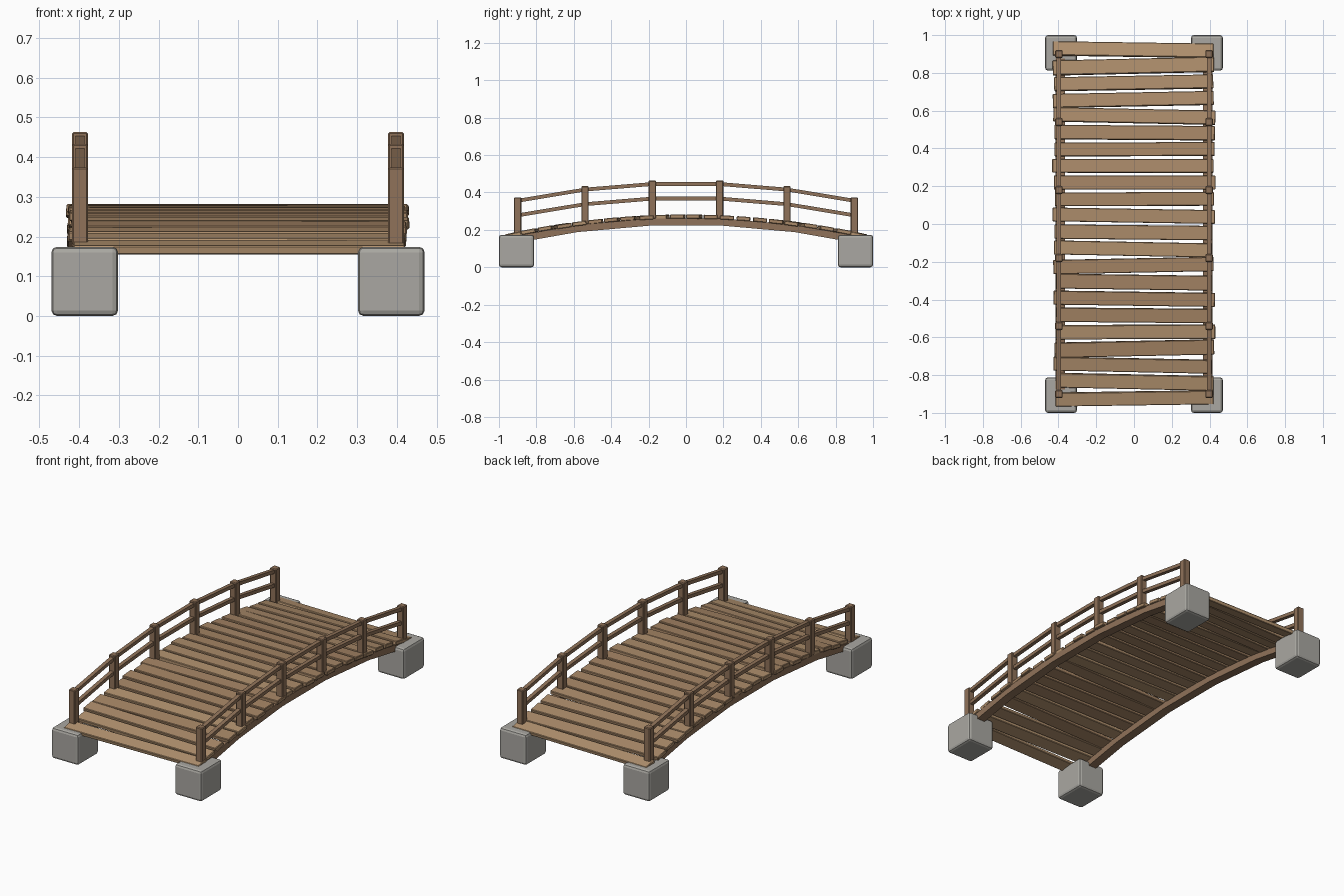
import bpy, math, random
from mathutils import Matrix, Vector

if "Cube" in bpy.data.objects:
    bpy.data.objects.remove(bpy.data.objects["Cube"])

random.seed(7)

def material(name, color):
    m = bpy.data.materials.new(name)
    m.diffuse_color = (*color, 1)
    m.use_nodes = True
    m.node_tree.nodes["Principled BSDF"].inputs["Base Color"].default_value = m.diffuse_color
    return m

plank_mats = [material("plank_light", (0.45, 0.29, 0.16)),
              material("plank_mid", (0.41, 0.26, 0.145)),
              material("plank_dark", (0.38, 0.235, 0.13))]
frame_mat = material("frame_wood", (0.28, 0.17, 0.10))
stone_mat = material("stone", (0.40, 0.39, 0.36))

def arch(y, top):
    """Height of the bridge curve at y, for a given crown height."""
    return top - 0.115 * y * y

def box(name, size, loc, mat, rot=(0, 0, 0), bevel=0.003, segments=1):
    bpy.ops.mesh.primitive_cube_add(size=1, location=loc, rotation=rot)
    ob = bpy.context.object
    ob.name = name
    ob.data.transform(Matrix.Diagonal((*size, 1)))
    ob.data.materials.append(mat)
    mod = ob.modifiers.new("bevel", 'BEVEL')
    mod.width = bevel
    mod.segments = segments
    return ob

def swept(name, x, ys, top, width, height):
    """Bar of rectangular section following the arch through points ys."""
    hw, hh = width / 2, height / 2
    verts, faces = [], []
    for y in ys:
        z = arch(y, top)
        verts += [(x - hw, y, z - hh), (x + hw, y, z - hh),
                  (x + hw, y, z + hh), (x - hw, y, z + hh)]
    for i in range(len(ys) - 1):
        a = i * 4
        for k in range(4):
            n = (k + 1) % 4
            faces.append((a + k, a + n, a + n + 4, a + k + 4))
    e = len(verts) - 4
    faces += [(3, 2, 1, 0), (e, e + 1, e + 2, e + 3)]
    me = bpy.data.meshes.new(name)
    me.from_pydata(verts, [], [f[::-1] for f in faces[:-2]] + [f[::-1] for f in faces[-2:]])
    import bmesh
    bm = bmesh.new()
    bm.from_mesh(me)
    bmesh.ops.recalc_face_normals(bm, faces=bm.faces)
    bm.to_mesh(me)
    bm.free()
    me.materials.append(frame_mat)
    ob = bpy.data.objects.new(name, me)
    bpy.context.collection.objects.link(ob)
    return ob

# deck planks, slightly irregular
N = 22
for i in range(N):
    y = -0.923 + i * 1.846 / (N - 1)
    slope = math.atan(-0.23 * y)
    box(f"plank_{i + 1}", (random.uniform(0.825, 0.86), random.uniform(0.072, 0.08), 0.022),
        (random.uniform(-0.008, 0.008), y, arch(y, 0.271)), random.choice(plank_mats),
        (slope, 0, math.radians(random.uniform(-1.3, 1.3))))

post_ys = [-0.9 + 0.36 * i for i in range(6)]
beam_ys = [-0.95, -0.58, -0.194, 0.194, 0.58, 0.95]

for side, s in (("left", -1), ("right", 1)):
    # support beam under the deck
    swept(f"beam_{side}", s * 0.39, beam_ys, 0.246, 0.05, 0.038)
    # two handrails
    swept(f"top_rail_{side}", s * 0.398, post_ys, 0.449, 0.022, 0.02)
    swept(f"mid_rail_{side}", s * 0.398, post_ys, 0.371, 0.022, 0.02)
    # posts
    for i, y in enumerate(post_ys):
        lo, hi = arch(y, 0.264), arch(y, 0.467)
        box(f"post_{side}_{i + 1}", (0.04, 0.04, hi - lo),
            (s * 0.398, y, (lo + hi) / 2), frame_mat, bevel=0.004)
    # stone footings
    for end, e in (("front", -1), ("back", 1)):
        box(f"footing_{end}_{side}", (0.168, 0.188, 0.174),
            (s * 0.386, e * 0.906, 0.087), stone_mat, bevel=0.014, segments=2)
